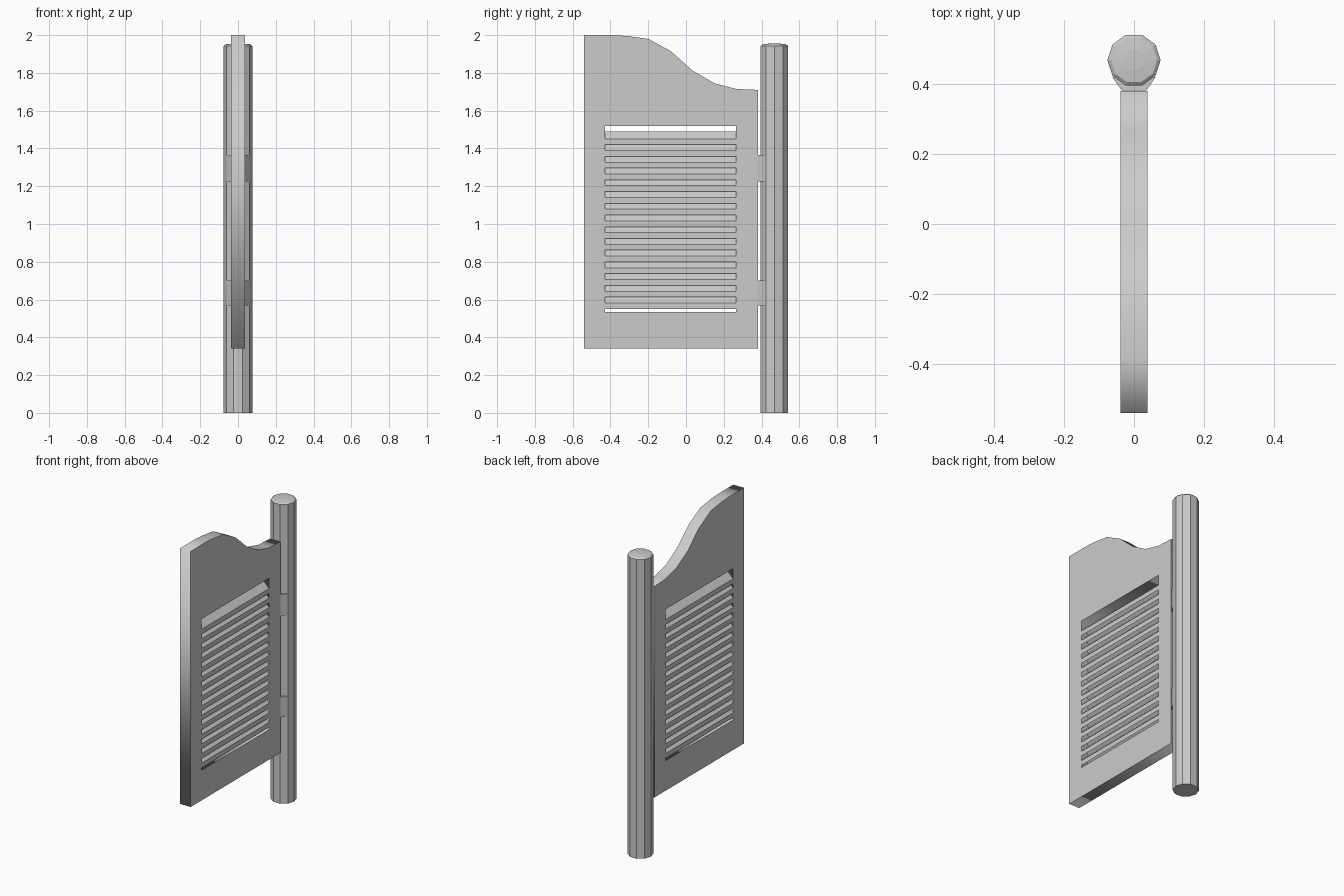
import bpy, math

if "Cube" in bpy.data.objects:
    bpy.data.objects.remove(bpy.data.objects["Cube"])

HALF = 0.038                      # half the door thickness
Y0, Y1 = -0.43, 0.265             # louvre opening
Z0, Z1 = 0.535, 1.518


def mesh_object(name, verts, faces):
    me = bpy.data.meshes.new(name)
    me.from_pydata(verts, [], faces)
    me.update()
    ob = bpy.data.objects.new(name, me)
    bpy.context.collection.objects.link(ob)
    return ob


def loft(name, rings):
    """Join rings of equal length and cap both ends."""
    n = len(rings[0])
    verts = [p for r in rings for p in r]
    faces = [(k * n + i, k * n + (i + 1) % n, (k + 1) * n + (i + 1) % n, (k + 1) * n + i)
             for k in range(len(rings) - 1) for i in range(n)]
    faces.append(tuple(reversed(range(n))))
    faces.append(tuple(range((len(rings) - 1) * n, len(rings) * n)))
    return mesh_object(name, verts, faces)


# Door panel: outline with S-curved top and a rectangular hole
outline = [(-0.54, 0.34), (0.38, 0.34), (0.38, 1.71), (0.265, 1.715), (0.15, 1.745),
           (0.035, 1.812), (-0.08, 1.915), (-0.2, 1.98), (-0.31, 1.995), (-0.38, 2.0), (-0.54, 2.0)]
hole = [(Y0, Z0), (Y0, Z1), (Y1, Z1), (Y1, Z0)]
cu = bpy.data.curves.new("door_panel", 'CURVE')
cu.dimensions = '2D'
cu.fill_mode = 'BOTH'
cu.extrude = HALF
for pts in (outline, hole):
    sp = cu.splines.new('POLY')
    sp.points.add(len(pts) - 1)
    for p, (y, z) in zip(sp.points, pts):
        p.co = (y, z, 0, 1)
    sp.use_cyclic_u = True
door = bpy.data.objects.new("door_panel", cu)
door.rotation_euler = (math.pi / 2, 0, math.pi / 2)
bpy.context.collection.objects.link(door)
bpy.context.view_layer.objects.active = door
door.select_set(True)
bpy.ops.object.convert(target='MESH')

# Louvre slats: chevron section, flush with both door faces
RISE, BAND, PITCH = 0.038, 0.031, 0.0621
for k in range(15):
    t = 1.451 - k * PITCH
    section = [(HALF, t), (0, t + RISE), (-HALF, t),
               (-HALF, t - BAND), (0, t + RISE - BAND), (HALF, t - BAND)]
    loft(f"slat_{k + 1}", [[(x, y, z) for x, z in section] for y in (Y1, Y0)])

# Ten-sided post with a slightly domed top
PY = 0.468


def ring(r, z):
    return [(r * math.cos(i * math.pi / 5), PY + r * math.sin(i * math.pi / 5), z) for i in range(10)]


loft("post", [ring(0.076, 0), ring(0.076, 1.943), ring(0.066, 1.951), ring(0.03, 1.955)])

# Hinges: tapered blocks between door and post
for name, a, b in (("lower_hinge", 0.568, 0.70), ("upper_hinge", 1.225, 1.365)):
    section = [(-0.035, 0.381), (0.035, 0.381), (0.062, 0.42), (-0.062, 0.42)]
    loft(name, [[(x, y, z) for x, y in section] for z in (a, b)])
